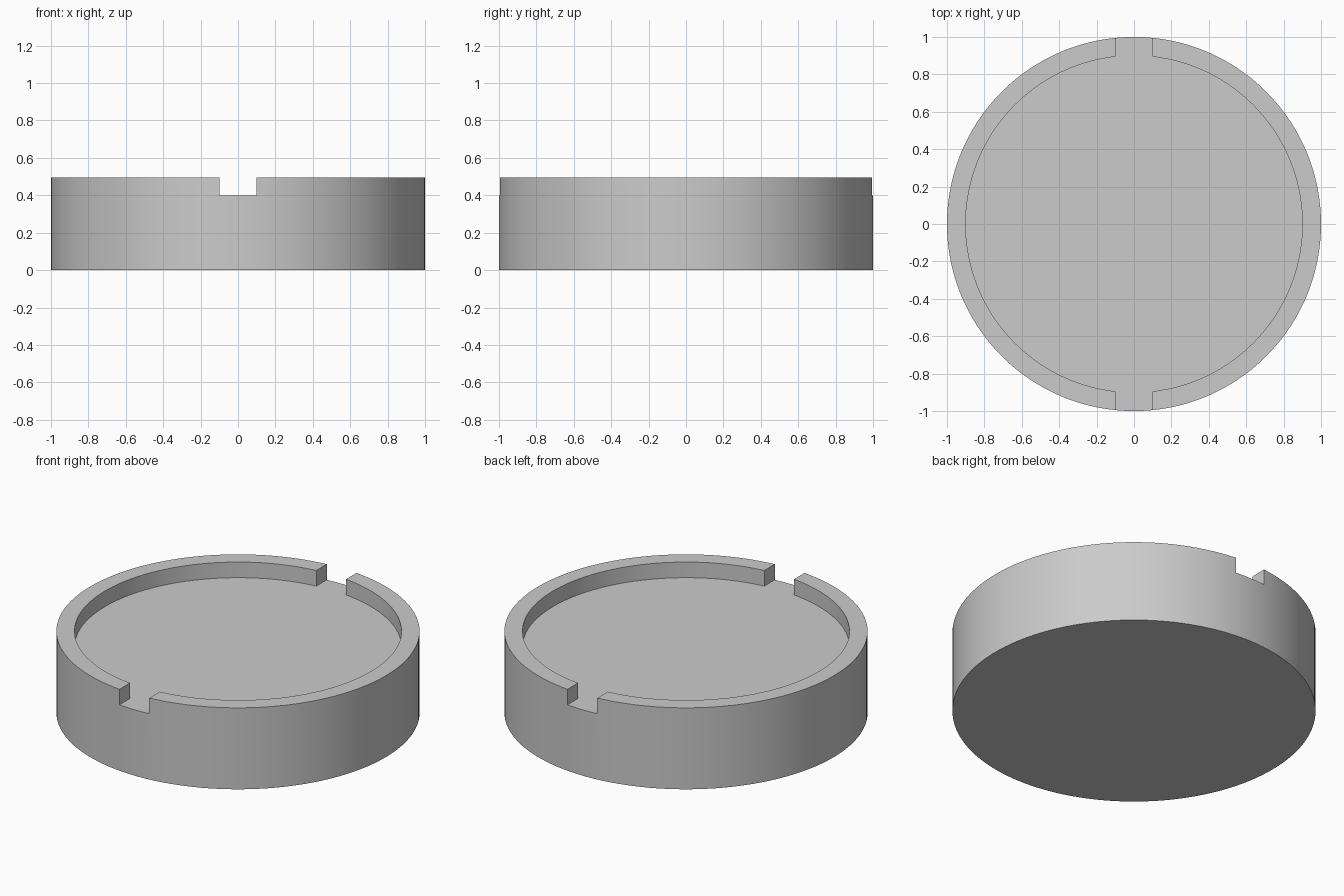
import bpy, bmesh, math

if "Cube" in bpy.data.objects:
    bpy.data.objects.remove(bpy.data.objects["Cube"])

R_OUT, R_IN = 1.0, 0.9        # rim radii
TOP, FLOOR = 0.495, 0.40      # rim height, recess height
HALF_GAP = 0.1                # half the notch width
ARC, GAP = 72, 6              # segments per half rim / per notch

grey = bpy.data.materials.new("plain_grey")
grey.diffuse_color = (0.6, 0.6, 0.6, 1)
grey.use_nodes = True
grey.node_tree.nodes["Principled BSDF"].inputs["Base Color"].default_value = grey.diffuse_color

bm = bmesh.new()


def arc(radius, z, start, end, n):
    """Vertices along a circular arc."""
    pts = [start + (end - start) * i / n for i in range(n + 1)]
    return [bm.verts.new((radius * math.cos(t), radius * math.sin(t), z)) for t in pts]


def strip(a, b):
    """Quads between two rows of vertices."""
    for i in range(len(a) - 1):
        bm.faces.new((a[i], a[i + 1], b[i + 1], b[i]))


a_out = math.pi / 2 - math.asin(HALF_GAP / R_OUT)
a_in = math.pi / 2 - math.asin(HALF_GAP / R_IN)
floor_loop, bottom_loop = [], []

for turn in (0, math.pi):
    # half of the raised rim
    base = arc(R_OUT, 0, turn - a_out, turn + a_out, ARC)
    mid = arc(R_OUT, FLOOR, turn - a_out, turn + a_out, ARC)
    top = arc(R_OUT, TOP, turn - a_out, turn + a_out, ARC)
    inner_top = arc(R_IN, TOP, turn - a_in, turn + a_in, ARC)
    inner_low = arc(R_IN, FLOOR, turn - a_in, turn + a_in, ARC)
    strip(base, mid)
    strip(mid, top)
    strip(top, inner_top)
    strip(inner_top, inner_low)
    for i in (0, -1):
        bm.faces.new((mid[i], top[i], inner_top[i], inner_low[i]))
    # notch after this half
    gap_base = arc(R_OUT, 0, turn + a_out, turn + math.pi - a_out, GAP)
    gap_top = arc(R_OUT, FLOOR, turn + a_out, turn + math.pi - a_out, GAP)
    strip(gap_base, gap_top)
    floor_loop += inner_low + gap_top
    bottom_loop += base + gap_base[1:-1]

# recessed floor runs out through both notches; flat underside
bm.faces.new(floor_loop)
bm.faces.new(bottom_loop)
bmesh.ops.remove_doubles(bm, verts=bm.verts[:], dist=1e-5)
bmesh.ops.recalc_face_normals(bm, faces=bm.faces[:])

mesh = bpy.data.meshes.new("round_tray")
bm.to_mesh(mesh)
bm.free()
mesh.materials.append(grey)
tray = bpy.data.objects.new("round_tray", mesh)
bpy.context.collection.objects.link(tray)
bpy.context.view_layer.objects.active = tray
tray.select_set(True)
bpy.ops.object.shade_smooth_by_angle(angle=math.radians(30))
